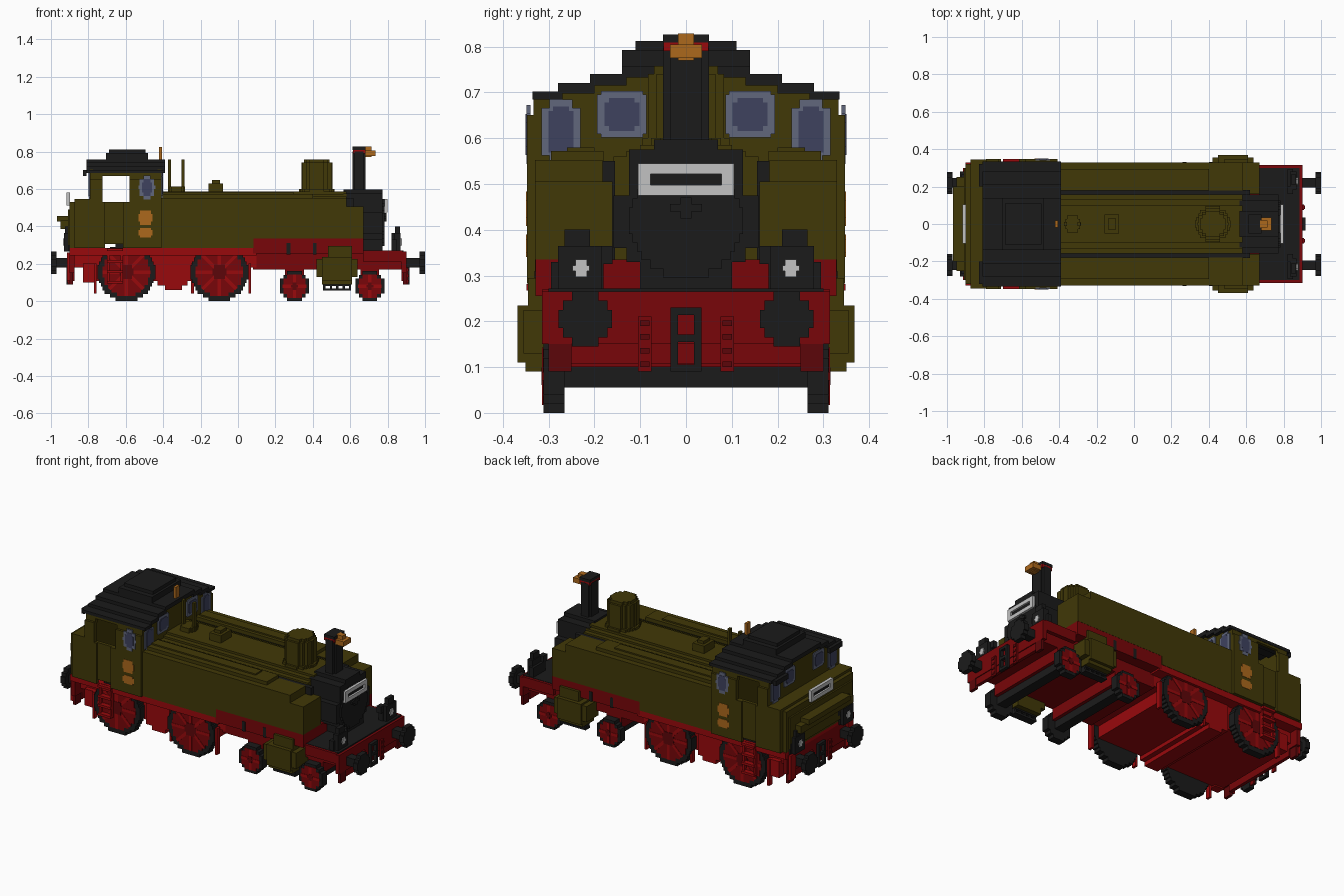
import bpy, bmesh, math
from mathutils import Matrix, Vector

cube = bpy.data.objects.get("Cube")
if cube:
    bpy.data.objects.remove(cube, do_unlink=True)


def material(name, rgb):
    lin = [(c / 255 / 12.92) if c < 11 else ((c / 255 + 0.055) / 1.055) ** 2.4 for c in rgb]
    m = bpy.data.materials.new(name)
    m.use_nodes = True
    m.diffuse_color = (*lin, 1)
    m.node_tree.nodes["Principled BSDF"].inputs["Base Color"].default_value = (*lin, 1)
    return m


OLIVE = material("olive green", (65, 56, 7))
BLACK = material("soot black", (27, 27, 27))
RED = material("bright red", (152, 9, 12))
DEEP = material("deep red", (120, 6, 9))
DARK = material("dark red", (92, 6, 9))
GOLD = material("brass", (172, 104, 28))
WHITE = material("pale grey", (194, 194, 194))
FRAME = material("window frame blue grey", (97, 103, 124))
GLASS = material("window glass blue", (62, 66, 95))


def steps(z0, rows, c=0.0):
    """Stepped outline, symmetric about c: rows are (half width, top)."""
    right, z = [], z0
    for w, top in rows:
        right += [(w, z), (w, top)]
        z = top
    return [(c + w, h) for w, h in right] + [(c - w, h) for w, h in reversed(right)]


def disc(c, z, r, rz=None, v=0.0195):
    """Stair-stepped ellipse outline."""
    rz = rz or r
    n = max(3, round(2 * rz / v))
    rows = []
    for j in range(n):
        t = (j + 0.5) / n * 2 - 1
        w = max(v / 2, round(r * math.sqrt(1 - t * t) / v * 2) * v / 2)
        top = z - rz + 2 * rz * (j + 1) / n
        if rows and abs(rows[-1][0] - min(w, r)) < 1e-5:
            rows[-1] = (rows[-1][0], top)
        else:
            rows.append((min(w, r), top))
    return steps(z - rz, rows, c)


def part(name, mat, solids, mirror=False):
    """Solids are boxes (x0,x1,y0,y1,z0,z1) or prisms (outline, axis, start, end)."""
    bm = bmesh.new()
    for s in solids:
        if len(s) == 6:
            size = Vector((s[1] - s[0], s[3] - s[2], s[5] - s[4]))
            mid = Vector((s[0] + s[1], s[2] + s[3], s[4] + s[5])) / 2
            bmesh.ops.create_cube(bm, size=1, matrix=Matrix.Translation(mid) @ Matrix.Diagonal((*size, 1)))
        else:
            poly, axis, a, b = s
            place = {"x": lambda u, w, t: (t, u, w), "y": lambda u, w, t: (u, t, w),
                     "z": lambda u, w, t: (u, w, t)}[axis]
            face = bm.faces.new([bm.verts.new(place(u, w, a)) for u, w in poly])
            ext = bmesh.ops.extrude_face_region(bm, geom=[face])
            move = Vector(place(0, 0, b - a))
            bmesh.ops.translate(bm, verts=[g for g in ext["geom"] if isinstance(g, bmesh.types.BMVert)], vec=move)
    bmesh.ops.recalc_face_normals(bm, faces=bm.faces)
    me = bpy.data.meshes.new(name)
    bm.to_mesh(me)
    bm.free()
    me.materials.append(mat)
    ob = bpy.data.objects.new(name, me)
    bpy.context.collection.objects.link(ob)
    if mirror:
        ob.modifiers.new("mirror", "MIRROR").use_axis = (False, True, False)


# Chassis
part("main_frame", RED, [(-.83, .03, -.262, .262, .108, .25), (-.9, .1, -.328, .328, .245, .283),
                         (-.88, .1, -.262, .262, .18, .25)])
part("raised_frame", DEEP, [(.08, .67, -.329, .329, .255, .335), (.08, .88, -.262, .262, .168, .265)])
part("axle_mounts", DEEP, [(x - .05, x + .05, -.262, .262, .1, .17) for x in (.302, .705)])
part("front_running_edge", DEEP, [(.67, .88, .29, .315, .21, .27)], True)
part("front_deck", BLACK, [(.66, .885, -.3, .3, .255, .272)])
part("ash_pan", RED, [(-.43, -.27, -.27, .27, .085, .25), (-.39, -.3, -.27, .27, .06, .09)])
part("frame_slots", BLACK, [(x, x + .02, .326, .331, .25, .31) for x in (.26, .4)], True)

# Buffer beams, couplings, buffers and lamps at both ends
for end, s in (("front", 1), ("rear", -1)):
    def bx(a, b, *r):
        return (min(s * a, s * b), max(s * a, s * b), *r)
    part(end + "_buffer_beam", DEEP, [bx(.875, .9, -.315, .315, .15, .265), bx(.875, .895, -.25, .25, .108, .15)])
    part(end + "_beam_guards", DARK, [bx(.882, .9, .25, .3, .09, .155)], True)
    part(end + "_beam_straps", DEEP, [bx(.9, .91, .075, .105, .09, .21)], True)
    part(end + "_strap_slots", DARK, [bx(.909, .914, .08, .1, z, z + .012) for z in (.1, .13, .16, .19)], True)
    part(end + "_coupling", BLACK, [bx(.9, .918, -.034, -.018, .09, .23), bx(.9, .918, .018, .034, .09, .23)] +
         [bx(.9, .918, -.018, .018, z, z + .016) for z in (.09, .155, .214)])
    part(end + "_buffers", BLACK, [bx(.89, .975, .195, .245, .18, .23),
                                   (disc(.22, .205, .06), "x", s * .97, s * 1.0)], True)
    o = 0 if s > 0 else .06
    part(end + "_lamps", BLACK, [bx(.835 + o, .87 + o, .185, .28, .265, .365), bx(.84 + o, .865 + o, .21, .265, .36, .4),
                                 bx(.82 + o, .85 + o, .18, .295, .265, .33), bx(.82 + o, .85 + o, .16, .2, .325, .365)], True)
    part(end + "_lamp_lenses", WHITE, [(disc(.229, .316, .019, v=.0125), "x", s * (.868 + o), s * (.876 + o))], True)

# Wheels
for name, x, r, count in (("rear_driving", -.597, .155, 8), ("front_driving", -.1, .155, 8),
                          ("middle_carrying", .302, .08, 4), ("leading", .705, .08, 4)):
    big = r > .1
    tyre = .027 if big else .017
    part(name + "_wheel_tyres", BLACK, [(disc(x, r, r), "y", .265, .311)], True)
    part(name + "_wheel_webs", DEEP, [(disc(x, r, r - tyre), "y", .3, .3125)], True)
    spokes, half, long = [], .009, r - tyre
    for k in range(count // 2):
        a = math.pi * 2 * k / count
        c, n = math.cos(a), math.sin(a)
        poly = [(x + c * u - n * w, r + n * u + c * w) for u, w in
                ((-long, -half), (long, -half), (long, half), (-long, half))]
        spokes.append((poly, "y", .305, .3145))
    part(name + "_wheel_spokes", RED, spokes, True)
    part(name + "_wheel_hubs", DARK, [(disc(x, r, r * .24), "y", .305, .316)], True)
    if not big:
        part(name + "_axle", BLACK, [(x - .03, x + .03, -.27, .27, .055, .107)])

# Brake hangers and footsteps
part("brake_hangers", RED, [(x, x + .014, .27, .3, .04, .2) for x in (-.77, -.25, .055)] +
     [(-.83, -.77, .24, .29, .1, .2)], True)
part("rear_end_steps", RED, [(-.915, -.9, .25, .3, .11, .26)], True)
part("cab_ladders", RED, [(-.7, -.688, .318, .335, .095, .26), (-.627, -.615, .318, .335, .095, .26)] +
     [(-.7, -.615, .318, .348, z, z + .014) for z in (.095, .15, .205, .267)], True)

# Cylinders
part("cylinders", OLIVE, [(.42, .64, .24, .355, .13, .225), (.45, .61, .24, .368, .11, .235),
                          (.45, .61, .24, .35, .09, .13), (.48, .61, .24, .345, .22, .295)], True)
part("cylinder_drains", BLACK, [(.455, .605, .27, .315, z, z + .012) for z in (.056, .082)] +
     [(x, x + .012, .275, .31, .06, .085) for x in (.455, .491, .525, .559, .593)], True)

# Side tanks and boiler
part("side_tanks", OLIVE, [(-.41, .082, .18, .33, .283, .552), (.08, .58, .18, .33, .335, .552),
                           (-.41, .4, .18, .295, .5, .572), (.58, .67, .16, .33, .335, .505)], True)
part("tank_gaps", BLACK, [(-.41, .62, .155, .182, .3, .55)], True)
part("boiler", OLIVE, [(steps(.29, [(.158, .56), (.13, .572), (.1, .585)]), "x", -.41, .58)])
part("tank_filler_ledges", OLIVE, [(-.4, .3, .2, .26, .57, .58)], True)
part("steam_dome", OLIVE, [(disc(.422, 0, .083), "z", .57, .74), (disc(.422, 0, .07), "z", .73, .757),
                           (disc(.422, 0, .095), "z", .57, .6)])
part("sand_box", OLIVE, [(-.157, -.08, -.05, .05, .57, .63), (-.14, -.097, -.03, .03, .62, .648)])
part("safety_valves", OLIVE, [(disc(-.328, 0, .045), "z", .57, .612), (-.373, -.357, -.012, .012, .58, .757),
                              (-.302, -.286, -.012, .012, .58, .757)])

# Smokebox, chimney and front plate
part("smokebox", BLACK, [(steps(.265, [(.1, .33), (.13, .36), (.158, .475), (.125, .575), (.07, .597)]), "x", .565, .773),
                         (disc(0, .42, .125), "x", .765, .784)])
part("smokebox_door_latch", BLACK, [(.78, .795, -.035, .035, .44, .456), (.78, .795, -.012, .012, .425, .47)])
part("chimney", BLACK, [(steps(-.05, [(.025, -.035), (.035, .035), (.025, .05)], .647), "z", .58, .8),
                        (.612, .682, -.05, .05, .809, .826)])
part("chimney_band", RED, [(.614, .681, -.049, .049, .79, .81)])
part("chimney_ornament", GOLD, [(.68, .735, -.035, .035, .775, .805), (.675, .715, -.018, .018, .77, .828)])

# End plates: a pale rim around a dark recess
for end, a, b, z, back in (("front", .782, .798, .475, .787), ("rear", -.917, -.898, .512, -.906)):
    part(end + "_plate", WHITE, [(a, b, -.105, .105, z, z + .023), (a, b, -.105, .105, z + .047, z + .07),
                                 (a, b, -.105, -.078, z + .02, z + .05), (a, b, .078, .105, z + .02, z + .05)])
    part(end + "_plate_recess", BLACK, [(min(back, back * .99), max(back, back * .99), -.08, .08, z + .02, z + .05)])

# Cab walls and bunker
part("cab_sides", OLIVE, [(-.79, -.725, .325, .347, .283, .65), (-.58, -.41, .325, .347, .283, .65),
                          (-.79, -.725, .315, .333, .64, .69), (-.58, -.41, .315, .333, .64, .69),
                          (-.725, -.58, .315, .333, .67, .69), (-.725, -.58, .315, .335, .305, .53),
                          (-.725, -.71, .325, .347, .283, .53), (-.615, -.58, .325, .347, .283, .53)], True)
gable = steps(.283, [(.33, .688), (.28, .703), (.21, .72), (.14, .735)])
part("cab_ends", OLIVE, [(gable, "x", -.79, -.775), (gable, "x", -.43, -.41)])
part("bunker", OLIVE, [(-.875, -.785, -.345, .345, .283, .545), (-.9, -.87, -.32, .32, .283, .53)])
part("bunker_ledge", OLIVE, [(-.95, -.89, -.25, .25, .385, .43), (-.968, -.89, -.2, .2, .425, .456),
                             (-.91, -.89, -.3, .3, .3, .49)])

# Arched cab roof made of overlapping stepped strips
part("cab_roof", BLACK, [(-.81, -.39, y0, y1, z0, z1) for y0, y1, z0, z1 in (
    (.27, .335, .684, .702), (.2, .28, .698, .72), (.13, .21, .715, .74), (0, .14, .732, .757))] +
    [(-.83, -.81, .2, .32, .67, .7)], True)
part("roof_vent", BLACK, [(-.705, -.48, -.14, .14, .75, .792), (-.69, -.495, -.11, .11, .79, .812)])
part("whistle", GOLD, [(-.422, -.406, -.018, .018, .74, .825)])

# Windows on cab ends and sides, each a frame plate with a smaller pane
for end, x, d in (("front", -.41, 1), ("rear", -.79, -1)):
    for name, c, z, ry, rz, cut in (("inner", .14, .652, .054, .051, .008), ("outer", .273, .614, .043, .07, .018)):
        plate = steps(z - rz, [(ry - cut, z - rz + cut), (ry, z + rz - cut), (ry - cut, z + rz)], c)
        part(f"cab_{end}_{name}_window_frames", FRAME, [(plate, "x", x - d * .002, x + d * .006)], True)
        ry, rz = ry - .016, rz - .015
        pane = steps(z - rz, [(ry - .01, z - rz + .01), (ry, z + rz - .01), (ry - .01, z + rz)], c)
        part(f"cab_{end}_{name}_window_panes", GLASS, [(pane, "x", x, x + d * .009)], True)
part("cab_side_window_frames", FRAME, [(disc(-.487, .608, .045, .064), "y", .34, .3485)], True)
part("cab_side_window_panes", GLASS, [(disc(-.487, .608, .027, .045), "y", .342, .35)], True)

# Brass side badges
part("side_badges", GOLD, [(disc(-.495, .446, .038), "y", .342, .349),
                           (steps(.34, [(.03, .35), (.038, .38), (.03, .39)], -.494), "y", .342, .349)], True)
